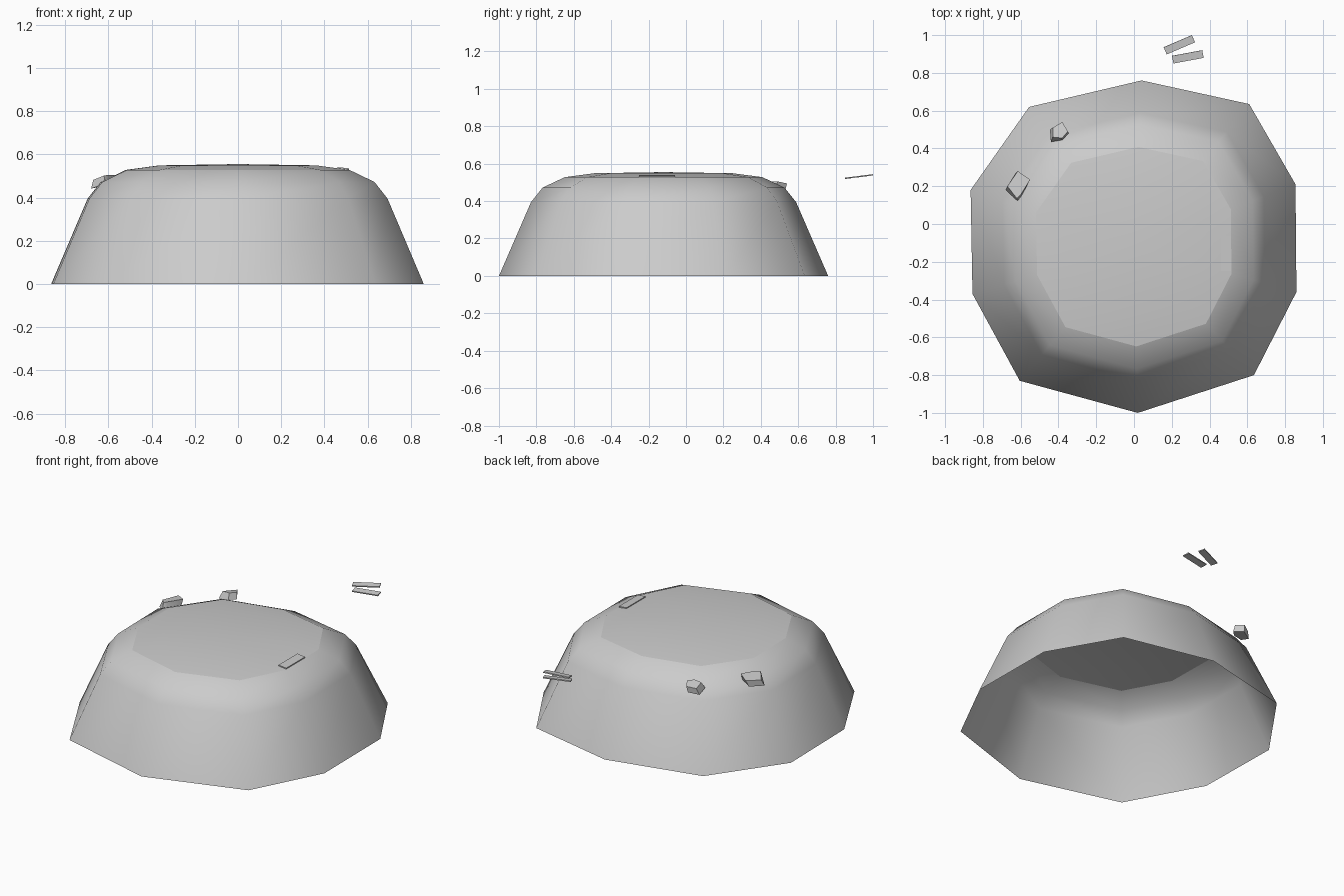
import bpy, bmesh
from mathutils import Matrix, Vector
from math import radians

if "Cube" in bpy.data.objects:
    bpy.data.objects.remove(bpy.data.objects["Cube"])

CENTRE = Vector((0.0, -0.12))
OUTLINE = [Vector(p) for p in (
    (0.04, 0.76), (0.61, 0.635), (0.855, 0.21), (0.86, -0.36), (0.635, -0.80),
    (0.02, -1.0), (-0.605, -0.83), (-0.855, -0.37), (-0.865, 0.18), (-0.555, 0.62))][::-1]


def finish(name, bm, smooth=None):
    bmesh.ops.recalc_face_normals(bm, faces=bm.faces)
    me = bpy.data.meshes.new(name)
    bm.to_mesh(me)
    bm.free()
    ob = bpy.data.objects.new(name, me)
    bpy.context.collection.objects.link(ob)
    if smooth:
        bpy.ops.object.select_all(action='DESELECT')
        ob.select_set(True)
        bpy.context.view_layer.objects.active = ob
        bpy.ops.object.shade_smooth_by_angle(angle=radians(smooth))
    return ob


def stacked_rings(name, profile, top=None):
    """Rings scaled from the outline; optional centre vertex closes the top."""
    bm = bmesh.new()
    rings = []
    for s, z in profile:
        rings.append([bm.verts.new((*(CENTRE + (p - CENTRE) * s), z)) for p in OUTLINE])
    n = len(OUTLINE)
    for a, b in zip(rings, rings[1:]):
        for i in range(n):
            j = (i + 1) % n
            bm.faces.new((a[i], a[j], b[j], b[i]))
    if top is not None:
        c = bm.verts.new((*CENTRE, top))
        for i in range(n):
            bm.faces.new((rings[-1][i], rings[-1][(i + 1) % n], c))
    bmesh.ops.recalc_face_normals(bm, faces=bm.faces)
    return finish(name, bm, 60)


def plank(name, loc, size, turn, tilt):
    bm = bmesh.new()
    m = Matrix.Translation(loc) @ tilt @ Matrix.Rotation(radians(turn), 4, 'Z') @ Matrix.Diagonal((*size, 1))
    bmesh.ops.create_cube(bm, size=1, matrix=m)
    return finish(name, bm)


def chip(name, top, low, z_in, z_out, drop):
    """Small faceted lump: top polygon sloping outward, with a skirt below."""
    bm = bmesh.new()
    zs = [z_out, z_out + 0.012, z_in, z_in, z_out + 0.02]
    up = [bm.verts.new((x, y, z)) for (x, y), z in zip(top, zs)]
    dn = [bm.verts.new((x, y, z - drop)) for (x, y), z in zip(low, zs)]
    bm.faces.new(up)
    bm.faces.new(dn[::-1])
    for i in range(5):
        j = (i + 1) % 5
        bm.faces.new((up[i], dn[i], dn[j], up[j]))
    return finish(name, bm, 30)


# Open-bottomed faceted body and its slightly domed cap
stacked_rings("mound_body", [(1, 0), (0.805, 0.395), (0.735, 0.472), (0.6, 0.528)])
stacked_rings("mound_cap", [(0.6, 0.528), (0.42, 0.549)], 0.555)

# Thin planks: two loose ones behind, one lying on the cap rim
rise = Matrix.Rotation(0.125, 4, 'X')
plank("loose_plank_back", (0.24, 0.949, 0.534), (0.163, 0.041, 0.007), 23.4, rise)
plank("loose_plank_front", (0.285, 0.885, 0.526), (0.163, 0.041, 0.007), 10.6, rise)
plank("rim_plank", (0.487, -0.155, 0.534), (0.055, 0.19, 0.008), 0,
      Matrix.Rotation(0.1, 4, 'Y'))

# Two stone chips poking out of the back left shoulder
chip("stone_chip_left",
     [(-0.67, 0.20), (-0.615, 0.28), (-0.55, 0.235), (-0.60, 0.155), (-0.62, 0.135)],
     [(-0.68, 0.18), (-0.63, 0.265), (-0.56, 0.23), (-0.60, 0.14), (-0.615, 0.12)],
     0.505, 0.482, 0.04)
chip("stone_chip_back",
     [(-0.43, 0.51), (-0.38, 0.54), (-0.35, 0.49), (-0.38, 0.455), (-0.43, 0.46)],
     [(-0.445, 0.50), (-0.385, 0.53), (-0.345, 0.48), (-0.38, 0.445), (-0.44, 0.435)],
     0.505, 0.482, 0.04)
